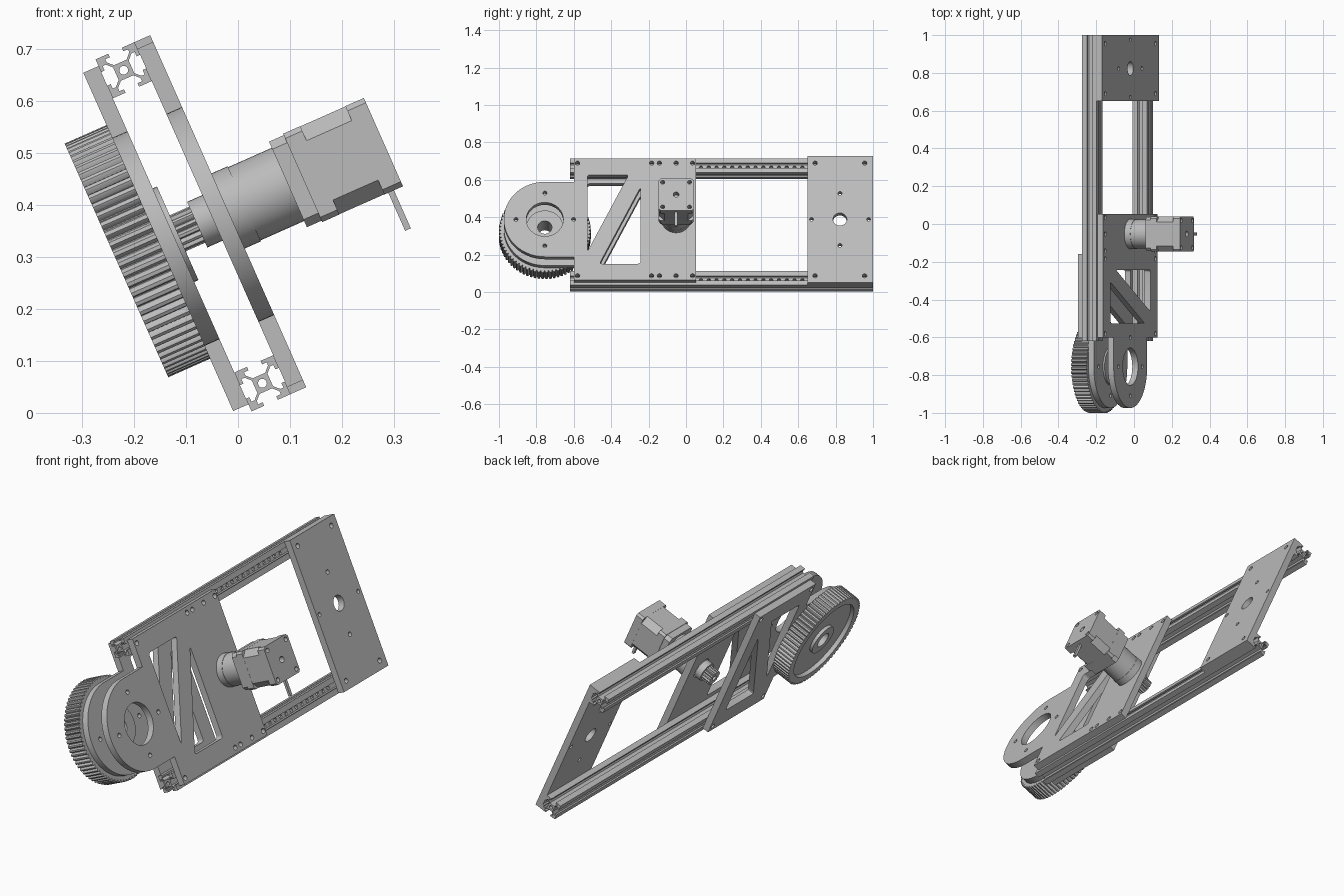
import bpy, bmesh, math
from mathutils import Matrix

if "Cube" in bpy.data.objects:
    bpy.data.objects.remove(bpy.data.objects["Cube"])

grey = bpy.data.materials.new("aluminium_grey")
grey.use_nodes = True
grey.diffuse_color = (0.5, 0.5, 0.5, 1)
grey.node_tree.nodes["Principled BSDF"].inputs["Base Color"].default_value = (0.5, 0.5, 0.5, 1)

# The whole frame leans about the y axis: local x = plate normal, local z = plate width
LEAN = Matrix.Rotation(-math.radians(23.9), 4, 'Y')
ACROSS = Matrix(((0, 0, 1, 0), (1, 0, 0, 0), (0, 1, 0, 0), (0, 0, 0, 1)))   # sketch (y, z), depth x
ALONG = Matrix(((1, 0, 0, 0), (0, 0, -1, 0), (0, 1, 0, 0), (0, 0, 0, 1)))   # sketch (x, z), depth -y
MID = 0.363


def sketch(name, loops, lo, hi, frame=ACROSS):
    """Extrude closed loops (first outline, then holes) from lo to hi."""
    cu = bpy.data.curves.new(name, 'CURVE')
    cu.dimensions = '2D'
    cu.fill_mode = 'BOTH'
    cu.extrude = (hi - lo) / 2
    for loop in loops:
        sp = cu.splines.new('POLY')
        sp.points.add(len(loop) - 1)
        for p, (a, b) in zip(sp.points, loop):
            p.co = (a, b, 0, 1)
        sp.use_cyclic_u = True
    tmp = bpy.data.objects.new(name + "_sketch", cu)
    bpy.context.collection.objects.link(tmp)
    dg = bpy.context.evaluated_depsgraph_get()
    me = bpy.data.meshes.new_from_object(tmp.evaluated_get(dg))
    bpy.data.objects.remove(tmp)
    bm = bmesh.new()
    bm.from_mesh(me)
    bmesh.ops.remove_doubles(bm, verts=bm.verts, dist=1e-5)
    bmesh.ops.recalc_face_normals(bm, faces=bm.faces)
    bm.transform(frame @ Matrix.Translation((0, 0, (lo + hi) / 2)))
    bm.to_mesh(me)
    bm.free()
    me.name = name
    me.materials.clear()
    me.materials.append(grey)
    finish(me)
    ob = bpy.data.objects.new(name, me)
    ob.matrix_world = LEAN
    bpy.context.collection.objects.link(ob)
    return ob


def finish(me):
    me.shade_smooth()
    me.set_sharp_from_angle(angle=math.radians(30))


def circle(a, b, r, n=32):
    return [(a + r * math.cos(i * math.tau / n), b + r * math.sin(i * math.tau / n)) for i in range(n)]


def rect(a0, a1, b0, b1):
    return [(a0, b0), (a1, b0), (a1, b1), (a0, b1)]


def fillet(pts, r, steps=4):
    out = []
    for i, (x, y) in enumerate(pts):
        ends = []
        for q in (pts[i - 1], pts[(i + 1) % len(pts)]):
            d = math.hypot(q[0] - x, q[1] - y)
            ends.append((x + (q[0] - x) * r / d, y + (q[1] - y) * r / d))
        (ax, ay), (bx, by) = ends
        for k in range(steps + 1):
            t = k / steps
            out.append(((1 - t) ** 2 * ax + 2 * t * (1 - t) * x + t * t * bx,
                        (1 - t) ** 2 * ay + 2 * t * (1 - t) * y + t * t * by))
    return out


def chamfered(a, b, h, c):
    return [(a + sx * x, b + sy * y) for sx, sy, x, y in (
        (-1, -1, h - c, h), (1, -1, h - c, h), (1, -1, h, h - c), (1, 1, h, h - c),
        (1, 1, h - c, h), (-1, 1, h - c, h), (-1, 1, h, h - c), (-1, -1, h, h - c))]


# Slotted rails
S = 0.0041
RAIL_Z = (0.033, 0.692)
side = [(10, -10), (10, -3.5), (8.2, -3.5), (8.2, -5.8), (6.6, -5.8), (4, -3.2),
        (4, 3.2), (6.6, 5.8), (8.2, 5.8), (8.2, 3.5), (10, 3.5)]
for label, z in zip(("lower", "upper"), RAIL_Z):
    outline = []
    for k in range(4):
        c, s = ((1, 0), (0, 1), (-1, 0), (0, -1))[k]
        outline += [(0.066 + S * (c * x - s * y), z + S * (s * x + c * y)) for x, y in side]
    rail = sketch(label + "_rail", [outline, circle(0.066, z, 0.0085, 16)], -1.0, 0.62, ALONG)
    # row of small holes in the slot floor
    cutter = sketch("hole_cutter", [circle(0.08 + 0.0417 * i, z, 0.0095, 12) for i in range(14)], 0.066, 0.1)
    cutter.hide_render = True
    mod = rail.modifiers.new("holes", 'BOOLEAN')
    mod.operation = 'DIFFERENCE'
    mod.solver = 'EXACT'
    mod.object = cutter
    dg = bpy.context.evaluated_depsgraph_get()
    cut = bpy.data.meshes.new_from_object(rail.evaluated_get(dg))
    rail.modifiers.clear()
    rail.data = cut
    finish(cut)
    bpy.data.objects.remove(cutter)

# Side plates with a rounded arm, two triangular windows and bolt holes
ARM_Y, ARM_R = -0.755, 0.219
window = [(-0.527, 0.623), (-0.307, 0.623), (-0.527, 0.175)]
flipped = [(-0.77 - a, 2 * MID - b) for a, b in window]


def arm_plate(name, y1, lo, hi, bolts, extra):
    y0 = -0.6
    outline = rect(y0, y1, 0.007, 0.719) + [(y0, MID + ARM_R)]
    outline += [(ARM_Y + ARM_R * math.cos(a), MID + ARM_R * math.sin(a))
                for a in (math.pi * (0.5 + i / 32) for i in range(33))]
    outline.append((y0, MID - ARM_R))
    loops = [outline, circle(ARM_Y, MID, 0.099, 48), fillet(window, 0.015), fillet(flipped, 0.015)]
    loops += [circle(a, b, 0.011, 16) for a, b in circle(ARM_Y, MID, 0.154, 4)]
    loops += [circle(y, z, 0.012, 16) for y in bolts for z in RAIL_Z]
    sketch(name, loops + extra, lo, hi)


MOTOR_Y = -0.053
arm_plate("motor_plate", 0.053, 0.107, 0.14, (-0.58, -0.184, -0.142, MOTOR_Y, 0.035),
          [circle(MOTOR_Y, MID, 0.052)])
arm_plate("wheel_plate", -0.16, -0.007, 0.025, (-0.58, -0.184), [])

# End plate
holes = [circle(y, z, 0.012, 16) for y in (0.69, 0.955) for z in RAIL_Z]
holes += [circle(y, MID, 0.01, 16) for y in (0.671, 0.976)]
holes += [circle(0.823, MID + d, 0.011, 16) for d in (-0.152, 0.152)]
sketch("end_plate", [rect(0.65, 1.0, -0.008, 0.733), circle(0.823, MID, 0.037)] + holes, 0.107, 0.14)


# Toothed wheels
def teeth(a, b, r, depth, n):
    out = []
    for i in range(n):
        for f, d in ((0, 1), (0.14, 0.3), (0.28, 0), (0.62, 0), (0.76, 0.3), (0.9, 1)):
            t = (i + f) * math.tau / n
            out.append((a + (r - depth * d) * math.cos(t), b + (r - depth * d) * math.sin(t)))
    return out


bore = circle(ARM_Y, MID, 0.038)
sketch("wheel_rim", [teeth(ARM_Y, MID, 0.246, 0.011, 72), circle(ARM_Y, MID, 0.205, 64)], -0.095, -0.006)
sketch("wheel_web", [circle(ARM_Y, MID, 0.206, 64), bore], -0.075, -0.02)
sketch("wheel_hub", [circle(ARM_Y, MID, 0.075, 48), bore], -0.09, -0.01)
sketch("wheel_bearing", [circle(ARM_Y, MID, 0.0985, 48), bore], -0.022, 0.034)

# Drive pulley, collar and shaft
sketch("drive_pulley", [teeth(MOTOR_Y, MID, 0.038, 0.008, 14), circle(MOTOR_Y, MID, 0.014, 16)], 0.03, 0.076)
sketch("pulley_collar", [circle(MOTOR_Y, MID, 0.048)], 0.075, 0.107)
sketch("motor_shaft", [circle(MOTOR_Y, MID, 0.014, 16)], 0.04, 0.145)

# Gearbox
sketch("gearbox_front", [circle(MOTOR_Y, MID, 0.079, 48)], 0.14, 0.174)
sketch("gearbox_body", [circle(MOTOR_Y, MID, 0.077, 48)], 0.174, 0.266)

# Motor body: flange, front cap, chamfered stack and rear cap
screws = [circle(MOTOR_Y + a, MID + b, 0.011, 16) for a in (-0.072, 0.072) for b in (-0.072, 0.072)]
sketch("motor_flange", [chamfered(MOTOR_Y, MID, 0.09, 0.016)], 0.266, 0.297)
sketch("motor_front_cap", [chamfered(MOTOR_Y, MID, 0.093, 0.01)], 0.297, 0.333)
sketch("motor_stack", [chamfered(MOTOR_Y, MID, 0.0925, 0.03)], 0.333, 0.428)
sketch("motor_rear_cap", [chamfered(MOTOR_Y, MID, 0.093, 0.01), circle(MOTOR_Y, MID, 0.015, 20)] + screws,
       0.428, 0.467)
sketch("motor_cable", [rect(MOTOR_Y - 0.008, MOTOR_Y + 0.008, 0.19, 0.275)], 0.436, 0.448)
